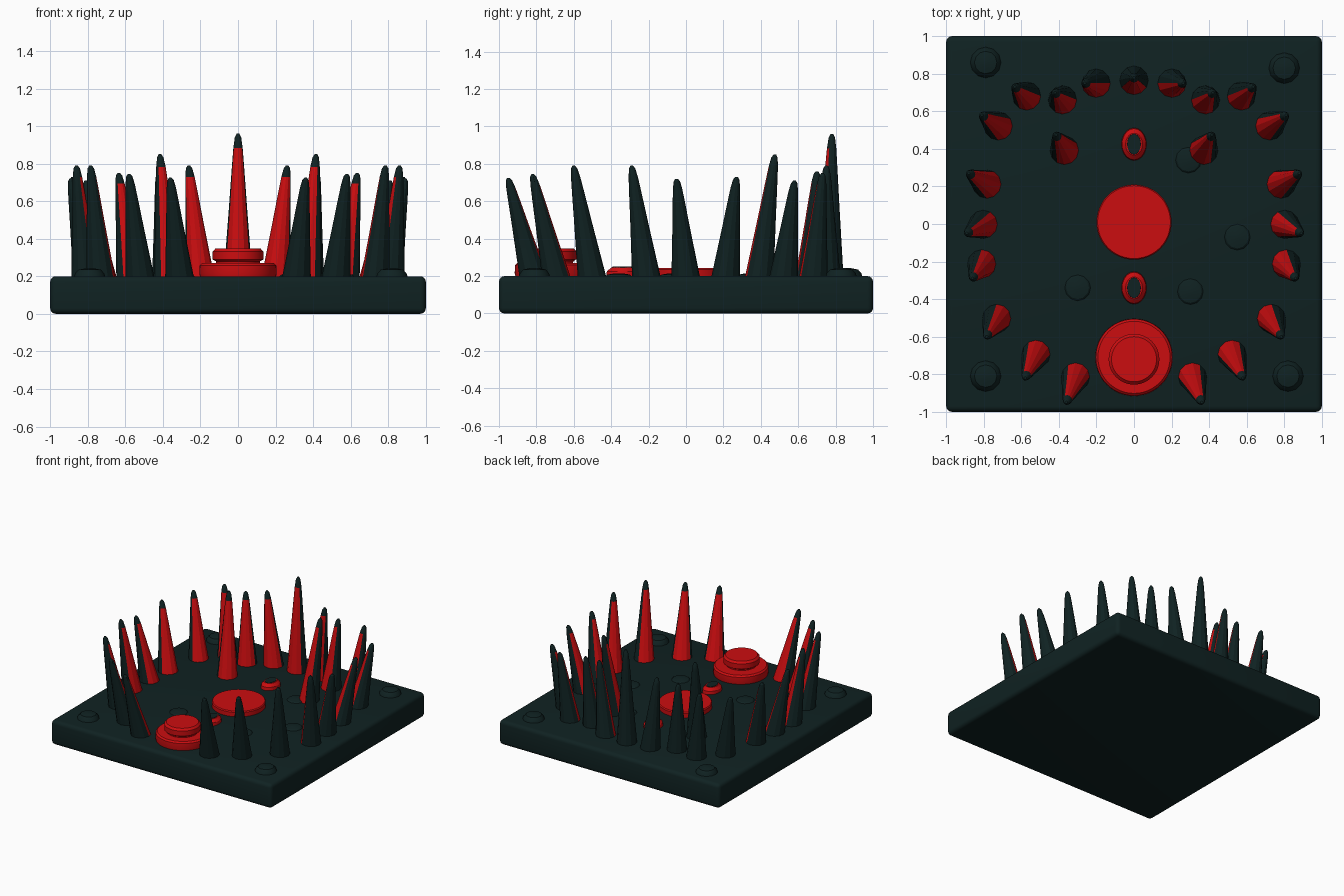
import bpy, bmesh, math
from mathutils import Vector

cube = bpy.data.objects.get("Cube")
if cube:
    bpy.data.objects.remove(cube, do_unlink=True)


def material(name, rgb):
    m = bpy.data.materials.new(name)
    m.use_nodes = True
    m.diffuse_color = (*rgb, 1)
    m.node_tree.nodes["Principled BSDF"].inputs["Base Color"].default_value = (*rgb, 1)
    return m


DARK = material("dark_green", (0.005, 0.016, 0.016))
RED = material("red", (0.6, 0.004, 0.005))
TOP = 0.2


def add_object(name, bm, mats, angle=30):
    bmesh.ops.recalc_face_normals(bm, faces=bm.faces)
    mesh = bpy.data.meshes.new(name)
    bm.to_mesh(mesh)
    bm.free()
    ob = bpy.data.objects.new(name, mesh)
    bpy.context.collection.objects.link(ob)
    for m in mats:
        mesh.materials.append(m)
    bpy.ops.object.select_all(action='DESELECT')
    ob.select_set(True)
    bpy.context.view_layer.objects.active = ob
    bpy.ops.object.shade_smooth_by_angle(angle=math.radians(angle))
    return ob


def loft(bm, rings, sides):
    """Skin circles given as (centre, x radius, y radius), with closed ends."""
    loops = []
    for c, rx, ry in rings:
        angles = [2 * math.pi * i / sides for i in range(sides)]
        loops.append([bm.verts.new(Vector(c) + Vector((rx * math.cos(a), ry * math.sin(a), 0)))
                      for a in angles])
    for lo, hi in zip(loops, loops[1:]):
        for i in range(sides):
            j = (i + 1) % sides
            bm.faces.new((lo[i], lo[j], hi[j], hi[i]))
    bm.faces.new(loops[0][::-1])
    bm.faces.new(loops[-1])


def turned(name, x, y, profile, mat, sides=48, stretch=1):
    bm = bmesh.new()
    loft(bm, [((x, y, z), r, r * stretch) for r, z in profile], sides)
    return add_object(name, bm, [mat])


# Base slab with rounded edges
bm = bmesh.new()
bmesh.ops.create_cube(bm, size=1)
for v in bm.verts:
    v.co = Vector((v.co.x * 2, v.co.y * 2, (v.co.z + 0.5) * TOP))
bmesh.ops.bevel(bm, geom=bm.edges[:], offset=0.03, segments=4, profile=0.5, affect='EDGES')
add_object("base_slab", bm, [DARK])

# Spikes: tapered, leaning, with the side towards the centre in red
TAPER = [(0, 0.078), (0.25, 0.063), (0.5, 0.048), (0.75, 0.034), (0.9, 0.025),
         (0.975, 0.017), (1, 0.007)]


def spike(name, base, tip, height):
    start, end = Vector((*base, TOP - 0.02)), Vector((*tip, height))
    bm = bmesh.new()
    loft(bm, [(start.lerp(end, t), r, r) for t, r in TAPER], 12)
    bmesh.ops.recalc_face_normals(bm, faces=bm.faces)
    inward = Vector((-base[0], -base[1], 0)).normalized()
    for f in bm.faces:
        n = Vector((f.normal.x, f.normal.y, 0))
        low = f.calc_center_median().z < height - 0.07
        if n.length > 0.3 and low and n.normalized().dot(inward) > 0.45:
            f.material_index = 1
    add_object(name, bm, [DARK, RED], 25)


SIDE_SPIKES = {
    "rear_corner_spike": ((0.72, 0.52), (0.81, 0.58), 0.71),
    "rear_side_spike": ((0.78, 0.21), (0.88, 0.27), 0.73),
    "middle_side_spike": ((0.80, 0.0), (0.89, -0.05), 0.72),
    "front_side_spike": ((0.81, -0.21), (0.86, -0.29), 0.79),
    "front_corner_spike": ((0.73, -0.50), (0.785, -0.60), 0.79),
    "outer_front_spike": ((0.52, -0.69), (0.58, -0.82), 0.745),
    "inner_front_spike": ((0.31, -0.81), (0.36, -0.95), 0.725),
    "outer_back_spike": ((0.57, 0.68), (0.635, 0.73), 0.75),
    "middle_back_spike": ((0.38, 0.66), (0.42, 0.70), 0.76),
    "inner_back_spike": ((0.20, 0.75), (0.262, 0.75), 0.79),
    "inner_rear_spike": ((0.37, 0.39), (0.415, 0.475), 0.85),
}
for name, (base, tip, height) in SIDE_SPIKES.items():
    for side, s in (("left", 1), ("right", -1)):
        spike(f"{side}_{name}", (s * base[0], base[1]), (s * tip[0], tip[1]), height)
spike("centre_back_spike", (0, 0.765), (0, 0.78), 0.96)

# Red discs and the raised button
turned("centre_disc", 0, 0.01, [(0.2, 0.19), (0.2, 0.235), (0.194, 0.243)], RED)
turned("front_disc", 0, -0.71, [(0.2, 0.19), (0.206, 0.215), (0.204, 0.258), (0.192, 0.27)], RED)
turned("front_button", 0, -0.72, [(0.115, 0.26), (0.118, 0.28), (0.135, 0.29),
                                  (0.135, 0.332), (0.12, 0.348)], RED)

# Small oval mounds with a dark middle
for name, y in (("rear", 0.425), ("front", -0.34)):
    turned(f"{name}_oval_ring", 0, y, [(0.068, 0.19), (0.064, 0.225), (0.045, 0.247)],
           RED, 20, 1.3)
    turned(f"{name}_oval_middle", 0, y, [(0.038, 0.24), (0.036, 0.25)], DARK, 20, 1.5)

# Low dark mounds at the corners and around the centre
CORNERS = [(-0.79, -0.81), (0.82, -0.81), (0.8, 0.83), (-0.79, 0.86)]
for i, (x, y) in enumerate(CORNERS):
    turned(f"corner_mound_{i + 1}", x, y, [(0.085, 0.19), (0.078, 0.215), (0.06, 0.235),
                                           (0.02, 0.243)], DARK, 12)
INNER = [(-0.3, -0.34), (0.3, -0.36), (0.29, 0.34), (0.55, -0.07)]
for i, (x, y) in enumerate(INNER):
    turned(f"inner_mound_{i + 1}", x, y, [(0.08, 0.19), (0.06, 0.208), (0.02, 0.215)], DARK, 12)
